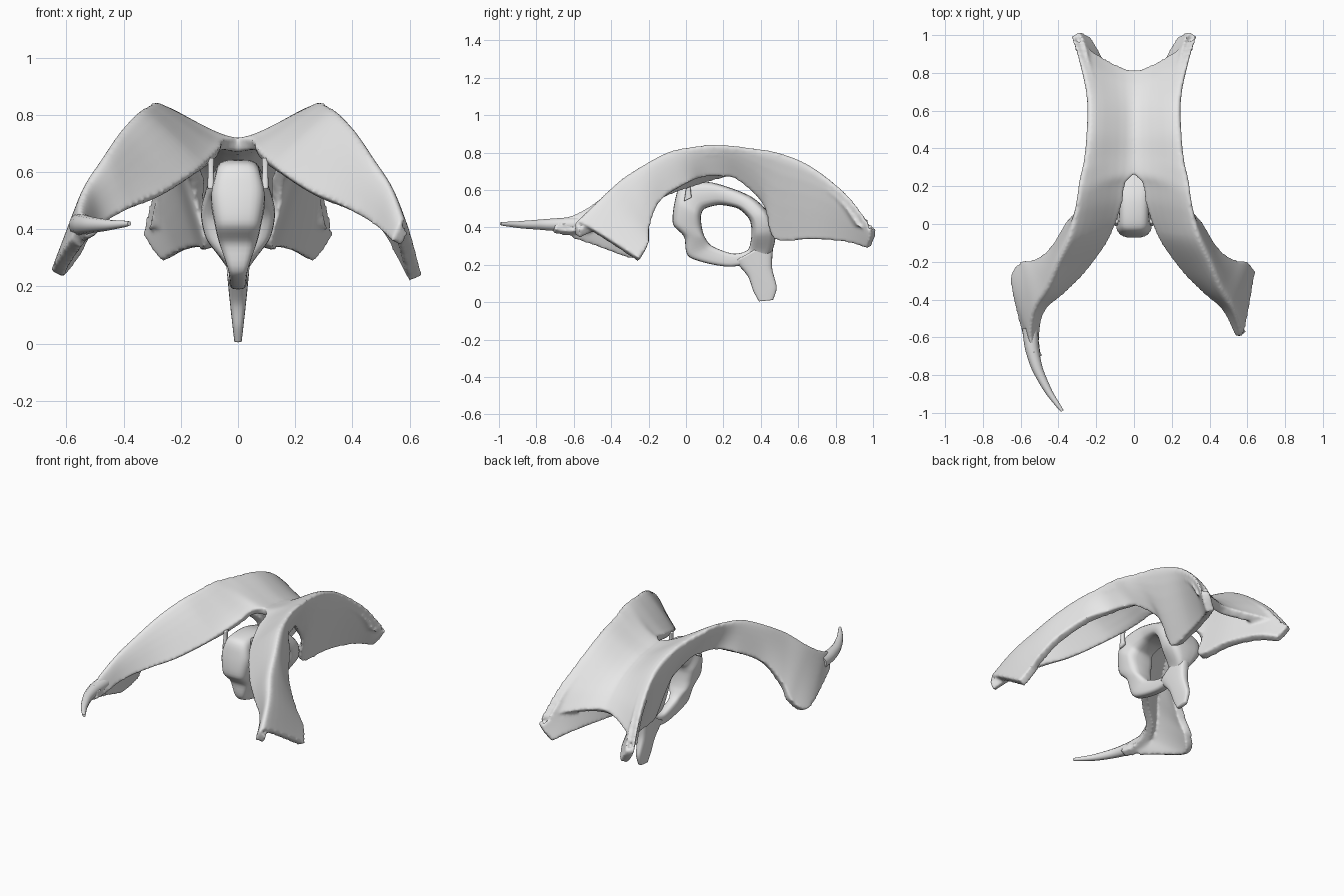
import bpy
import bmesh
import math
from mathutils import Vector

cube = bpy.data.objects.get("Cube")
if cube:
    bpy.data.objects.remove(cube, do_unlink=True)

bone = bpy.data.materials.new("bone_grey")
bone.use_nodes = True
bone.diffuse_color = (0.8, 0.8, 0.8, 1)
bone.node_tree.nodes["Principled BSDF"].inputs["Base Color"].default_value = (0.8, 0.8, 0.8, 1)


def spline(points, steps, closed=False, tension=0.4):
    """Sample a smooth curve that passes through all points."""
    pts = [Vector(p) for p in points]
    n = len(pts)

    def at(i):
        return pts[i % n] if closed else pts[max(0, min(n - 1, i))]

    out = []
    for i in range(n if closed else n - 1):
        a, b = at(i), at(i + 1)
        ta, tb = (b - at(i - 1)) * tension, (at(i + 2) - a) * tension
        for k in range(steps):
            t = k / steps
            out.append(a * (2 * t**3 - 3 * t**2 + 1) + ta * (t**3 - 2 * t**2 + t)
                       + b * (3 * t**2 - 2 * t**3) + tb * (t**3 - t**2))
    if not closed:
        out.append(pts[-1])
    return out


def finish(name, bm):
    mesh = bpy.data.meshes.new(name)
    bm.to_mesh(mesh)
    bm.free()
    obj = bpy.data.objects.new(name, mesh)
    bpy.context.scene.collection.objects.link(obj)
    mesh.materials.append(bone)
    for p in mesh.polygons:
        p.use_smooth = True
    return obj


def add_sheet(bm, rows, side):
    """Skin one half of the roof: rows of inner edge, ridge and lower edge."""
    columns = [spline([r[c] for r in rows], 6, tension=0.5) for c in range(3)]
    grid = []
    for inner, ridge, lower in zip(*columns):
        inner.x = max(inner.x, 0)
        # The valley runs level across the middle and fades out along the arms
        mirrored = Vector((-ridge.x, ridge.y, ridge.z))
        lead = mirrored.lerp(inner, min(1, inner.x / 0.12))
        section = spline((lead, inner, ridge, lower), 7)[7:]
        grid.append([bm.verts.new((side * p.x, p.y, p.z)) for p in section])
    for a, b in zip(grid, grid[1:]):
        for j in range(len(a) - 1):
            quad = [a[j], b[j], b[j + 1], a[j + 1]]
            bm.faces.new(quad if side > 0 else quad[::-1])


def loft(name, stations, closed=False, offset=0, sides=24):
    """Rounded bar; a station is inner y, z, outer y, z and half width."""
    path = [(Vector((offset, s[0], s[1])), Vector((offset, s[2], s[3])), s[4]) for s in stations]
    inner = spline([p[0] for p in path], 6, closed)
    outer = spline([p[1] for p in path], 6, closed)
    width = spline([(p[2], 0, 0) for p in path], 6, closed)
    bm = bmesh.new()
    rings = []
    for a, b, w in zip(inner, outer, width):
        ring = []
        for k in range(sides):
            ang = math.tau * k / sides
            c, s = math.cos(ang), math.sin(ang)
            c, s = [math.copysign(abs(v) ** 0.6, v) for v in (c, s)]
            ring.append(bm.verts.new((a + b) / 2 + (b - a) / 2 * c + Vector((w.x * s, 0, 0))))
        rings.append(ring)
    pairs = list(zip(rings, rings[1:]))
    if closed:
        pairs.append((rings[-1], rings[0]))
    else:
        bm.faces.new(rings[0])
        bm.faces.new(rings[-1])
    for a, b in pairs:
        for k in range(sides):
            n = (k + 1) % sides
            bm.faces.new((a[k], a[n], b[n], b[k]))
    bmesh.ops.recalc_face_normals(bm, faces=bm.faces)
    return finish(name, bm)


# Roof with side walls, from the rear wing tips to the forward arms
roof = [
    [(0, .815, .49), (.325, .985, .41), (.27, .965, .285)],
    [(0, .73, .57), (.29, .87, .565), (.21, .86, .32)],
    [(0, .62, .64), (.25, .68, .715), (.15, .68, .335)],
    [(0, .48, .69), (.25, .5, .79), (.12, .47, .34)],
    [(0, .36, .71), (.265, .33, .825), (.15, .41, .52)],
    [(0, .27, .72), (.285, .23, .84), (.21, .28, .65)],
    [(.045, .21, .715), (.295, .15, .845), (.24, .2, .67)],
    [(.065, .09, .68), (.31, .05, .835), (.28, .1, .67)],
    [(.13, -.08, .615), (.345, -.08, .81), (.36, .01, .64)],
    [(.25, -.25, .535), (.405, -.21, .745), (.45, -.13, .55)],
    [(.37, -.37, .48), (.465, -.34, .66), (.54, -.19, .42)],
    [(.47, -.46, .42), (.535, -.45, .555), (.6, -.2, .32)],
]
left_end = [[(.535, -.595, .36), (.585, -.57, .43), (.645, -.25, .235)]]
right_end = [
    [(.5, -.6, .38), (.56, -.58, .47), (.655, -.3, .255)],
    [(.485, -.7, .39), (.525, -.7, .45), (.59, -.6, .365)],
]
bm = bmesh.new()
add_sheet(bm, roof + left_end, 1)
add_sheet(bm, roof + right_end, -1)
bmesh.ops.remove_doubles(bm, verts=bm.verts, dist=0.0005)
shell = finish("roof_and_arms", bm)
solid = shell.modifiers.new("thickness", "SOLIDIFY")
solid.thickness = 0.05
solid.offset = -1
# Rounded rims and fused tips
remesh = shell.modifiers.new("fuse", "REMESH")
remesh.mode = "VOXEL"
remesh.voxel_size = 0.01
remesh.use_smooth_shade = True
soften = shell.modifiers.new("soften", "SMOOTH")
soften.factor = 0.5
soften.iterations = 5

# The right arm carries on into a long curved point
curve = bpy.data.curves.new("right_arm_point", "CURVE")
curve.dimensions = "3D"
curve.bevel_depth = 0.04
curve.bevel_resolution = 4
curve.use_fill_caps = True
path = spline([(-.55, -.55, .415), (-.54, -.66, .415), (-.51, -.77, .415),
               (-.45, -.89, .415), (-.38, -.99, .42)], 6)
line = curve.splines.new("POLY")
line.points.add(len(path) - 1)
for i, (point, p) in enumerate(zip(line.points, path)):
    point.co = (*p, 1)
    point.radius = 1.05 - 0.85 * (i / (len(path) - 1)) ** 1.3
line.use_smooth = True
curve.materials.append(bone)
bpy.context.scene.collection.objects.link(bpy.data.objects.new("right_arm_point", curve))

# Central ring under the roof: flat front plate, thin lower bar, wide rear
loft("central_ring", [
    (.1, .5, -.02, .63, .08),
    (.08, .46, -.06, .54, .095),
    (.085, .4, -.07, .42, .08),
    (.1, .35, -.01, .35, .065),
    (.14, .3, .02, .24, .035),
    (.25, .26, .24, .19, .03),
    (.33, .28, .44, .25, .035),
    (.35, .36, .48, .37, .11),
    (.34, .44, .44, .48, .13),
    (.28, .5, .34, .57, .11),
    (.18, .52, .14, .64, .08),
], closed=True)

# Blade hanging below the ring
loft("lower_keel", [
    (.26, .22, .47, .34, .04),
    (.33, .14, .46, .19, .03),
    (.36, .06, .485, .08, .02),
    (.39, .005, .465, .012, .013),
])

# Small struts joining the ring to the roof
for label, side in (("left", 1), ("right", -1)):
    loft(label + "_front_strut", [
        (-.01, .54, .03, .56, .012),
        (0, .61, .025, .61, .01),
        (0, .65, .03, .65, .012),
    ], offset=side * .095)
